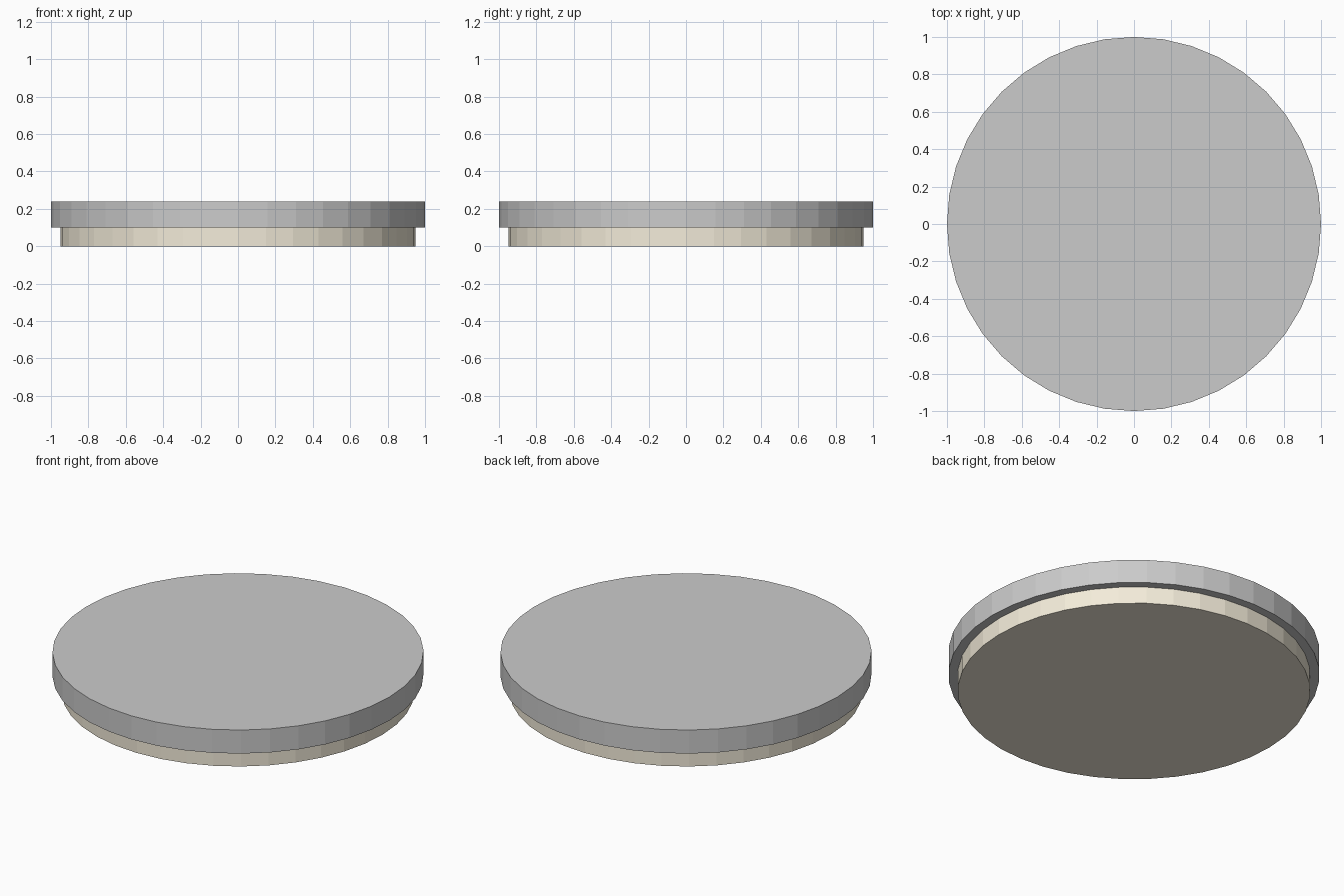
import bpy

if "Cube" in bpy.data.objects:
    bpy.data.objects.remove(bpy.data.objects["Cube"])

SIDES = 40


def disc(name, radius, bottom, top):
    """Flat-shaded closed disc between two heights."""
    bpy.ops.mesh.primitive_cylinder_add(
        vertices=SIDES, radius=radius, depth=top - bottom,
        location=(0, 0, (bottom + top) / 2))
    obj = bpy.context.object
    obj.name = name
    return obj


# Narrower cream base
base = disc("base_disc", 0.95, 0.0, 0.10)
cream = bpy.data.materials.new("cream")
cream.diffuse_color = (0.9, 0.84, 0.7, 1)
cream.use_nodes = True
cream.node_tree.nodes["Principled BSDF"].inputs["Base Color"].default_value = cream.diffuse_color
base.data.materials.append(cream)

# Wider grey slab overhanging the base
disc("top_slab", 1.0, 0.10, 0.24)
